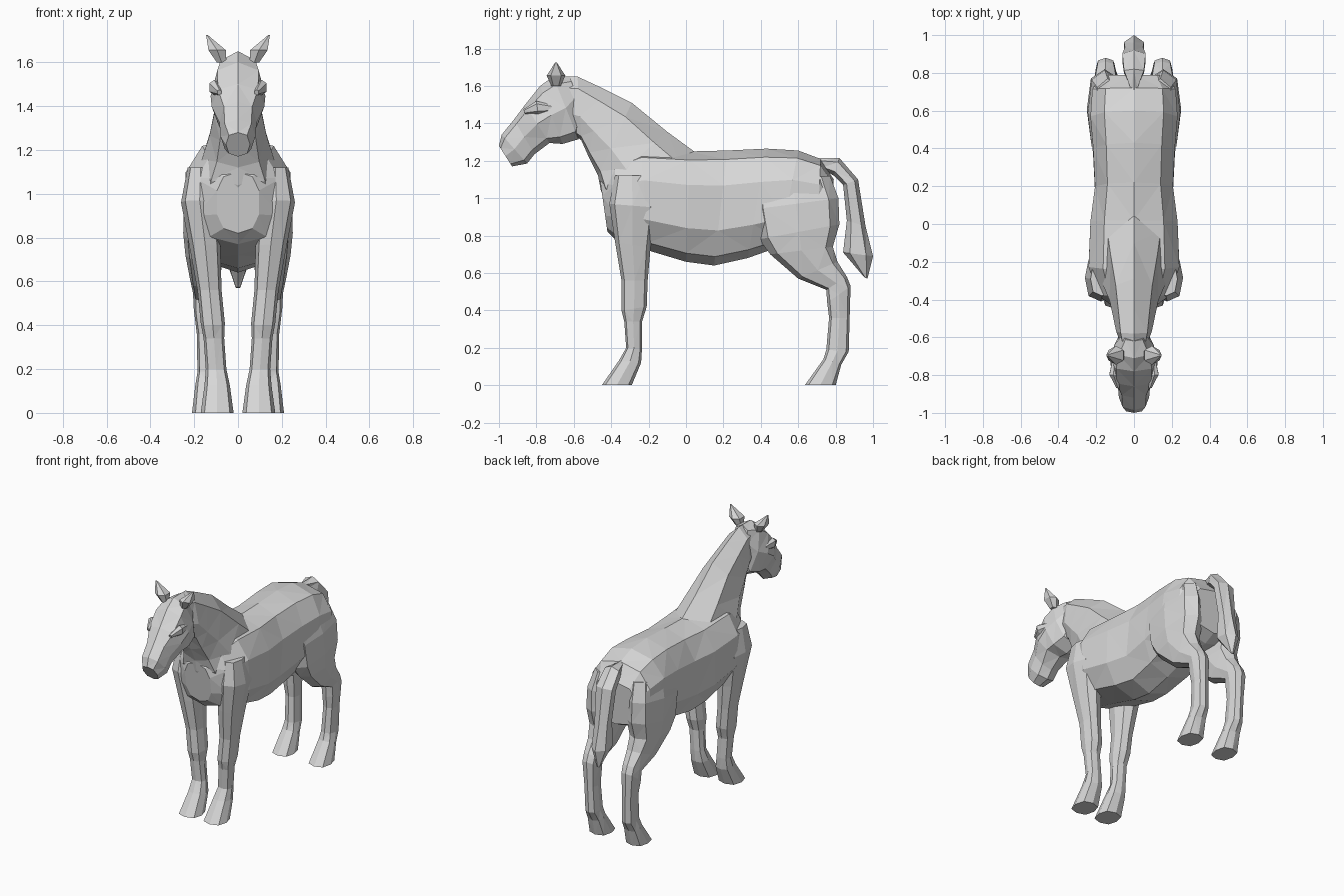
import bpy, bmesh, math
from mathutils import Vector

grey = bpy.data.materials.new("light grey")
grey.diffuse_color = (0.68, 0.68, 0.68, 1)


def loft(name, rings, sides=10, power=0.85, bias=0.0, mirror=False):
    """Skin rings given as (y1, z1, y2, z2, half_width, centre_x).
    The two points are opposite ends of the ring in the side view."""
    bm = bmesh.new()
    loops = []
    for y1, z1, y2, z2, w, cx in rings:
        a, b = Vector((cx, y1, z1)), Vector((cx, y2, z2))
        mid, half = (a + b) / 2, (a - b) / 2
        loop = []
        for k in range(sides):
            ang = 2 * math.pi * k / sides
            c, s = math.cos(ang), math.sin(ang)
            across = math.copysign(abs(s) ** power, s)
            along = math.copysign(abs(c) ** power, c) - bias * s * s
            loop.append(bm.verts.new(mid + half * along + Vector((w * across, 0, 0))))
        loops.append(loop)
    for r0, r1 in zip(loops, loops[1:]):
        for k in range(sides):
            j = (k + 1) % sides
            bm.faces.new((r0[k], r0[j], r1[j], r1[k]))
    bm.faces.new(loops[0])
    bm.faces.new(loops[-1])
    bmesh.ops.triangulate(bm, faces=[f for f in bm.faces if len(f.verts) == 4])
    bmesh.ops.recalc_face_normals(bm, faces=bm.faces)
    mesh = bpy.data.meshes.new(name)
    bm.to_mesh(mesh)
    bm.free()
    mesh.materials.append(grey)
    obj = bpy.data.objects.new(name, mesh)
    bpy.context.collection.objects.link(obj)
    if mirror:
        mod = obj.modifiers.new("mirror", 'MIRROR')
        mod.use_clip = False
        mod.use_mirror_merge = False
    return obj


# Barrel, chest to rump
loft("body", [
    (-0.46, 1.10, -0.42, 0.82, 0.10, 0),
    (-0.38, 1.20, -0.37, 0.77, 0.20, 0),
    (-0.24, 1.26, -0.20, 0.72, 0.25, 0),
    (0.02, 1.25, 0.00, 0.66, 0.24, 0),
    (0.22, 1.255, 0.15, 0.64, 0.215, 0),
    (0.43, 1.265, 0.33, 0.68, 0.225, 0),
    (0.60, 1.255, 0.50, 0.74, 0.24, 0),
    (0.72, 1.21, 0.70, 0.76, 0.23, 0),
    (0.79, 1.10, 0.78, 0.80, 0.18, 0),
], power=0.8)

# Neck, poll to withers
loft("neck", [
    (-0.69, 1.65, -0.60, 1.34, 0.07, 0),
    (-0.58, 1.65, -0.56, 1.31, 0.095, 0),
    (-0.45, 1.59, -0.52, 1.22, 0.11, 0),
    (-0.29, 1.51, -0.47, 1.12, 0.13, 0),
    (-0.10, 1.355, -0.455, 1.04, 0.165, 0),
    (0.05, 1.245, -0.40, 0.92, 0.19, 0),
], sides=8, bias=0.25)

# Head, cheek to muzzle
loft("head", [
    (-0.62, 1.65, -0.55, 1.44, 0.06, 0),
    (-0.71, 1.65, -0.575, 1.315, 0.105, 0),
    (-0.78, 1.60, -0.66, 1.29, 0.125, 0),
    (-0.86, 1.50, -0.73, 1.295, 0.12, 0),
    (-0.92, 1.42, -0.81, 1.235, 0.085, 0),
    (-0.985, 1.34, -0.85, 1.185, 0.08, 0),
    (-1.00, 1.28, -0.93, 1.17, 0.055, 0),
], sides=8, power=0.8)

# Brow ridge over each eye
loft("brow", [
    (-0.87, 1.475, -0.86, 1.45, 0.01, 0.085),
    (-0.80, 1.52, -0.79, 1.45, 0.025, 0.108),
    (-0.72, 1.50, -0.72, 1.46, 0.01, 0.105),
], sides=6, mirror=True)

# Ears, root to tip
loft("ear", [
    (-0.72, 1.60, -0.67, 1.60, 0.025, 0.075),
    (-0.745, 1.655, -0.645, 1.655, 0.045, 0.095),
    (-0.70, 1.725, -0.69, 1.725, 0.004, 0.142),
], sides=6, mirror=True)

# Front legs, shoulder to hoof
loft("front_leg", [
    (-0.38, 1.12, -0.20, 1.12, 0.06, 0.17),
    (-0.41, 0.97, -0.16, 0.95, 0.085, 0.175),
    (-0.38, 0.77, -0.19, 0.73, 0.07, 0.15),
    (-0.345, 0.56, -0.205, 0.56, 0.055, 0.13),
    (-0.345, 0.40, -0.21, 0.42, 0.055, 0.115),
    (-0.33, 0.34, -0.235, 0.34, 0.047, 0.11),
    (-0.32, 0.20, -0.235, 0.20, 0.047, 0.10),
    (-0.36, 0.13, -0.24, 0.12, 0.058, 0.095),
    (-0.45, 0.00, -0.29, 0.00, 0.075, 0.095),
], sides=8, power=0.75, mirror=True)

# Hind legs, haunch to hoof
loft("hind_leg", [
    (0.36, 1.08, 0.77, 1.12, 0.07, 0.14),
    (0.36, 0.94, 0.815, 1.00, 0.09, 0.155),
    (0.39, 0.78, 0.82, 0.86, 0.095, 0.155),
    (0.45, 0.70, 0.785, 0.74, 0.085, 0.155),
    (0.60, 0.57, 0.81, 0.66, 0.07, 0.15),
    (0.75, 0.51, 0.86, 0.58, 0.055, 0.15),
    (0.755, 0.44, 0.88, 0.53, 0.053, 0.15),
    (0.765, 0.36, 0.875, 0.36, 0.043, 0.145),
    (0.75, 0.19, 0.87, 0.18, 0.045, 0.14),
    (0.735, 0.14, 0.83, 0.11, 0.055, 0.14),
    (0.635, 0.00, 0.80, 0.00, 0.07, 0.14),
], sides=8, power=0.75, mirror=True)

# Tail, dock to tip
loft("tail", [
    (0.71, 1.215, 0.74, 1.15, 0.02, 0),
    (0.82, 1.215, 0.79, 1.12, 0.06, 0),
    (0.92, 1.10, 0.84, 1.07, 0.07, 0),
    (0.96, 0.85, 0.86, 0.88, 0.055, 0),
    (1.00, 0.69, 0.84, 0.71, 0.06, 0),
    (0.97, 0.57, 0.955, 0.575, 0.012, 0),
], sides=6, power=0.9)
